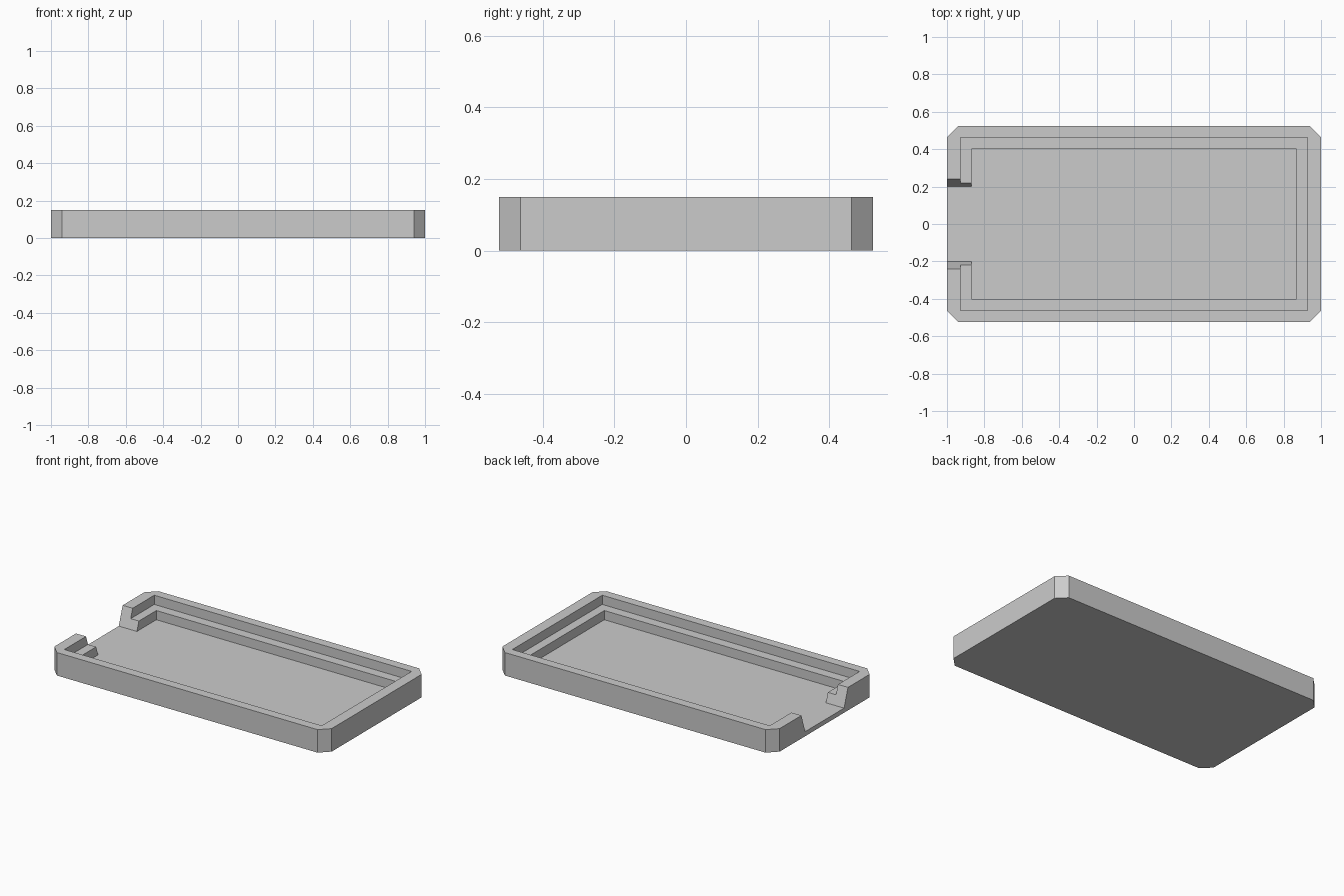
import bpy
import bmesh

cube = bpy.data.objects.get("Cube")
if cube:
    bpy.data.objects.remove(cube, do_unlink=True)

# Main sizes: half extents and heights
OUTER, RIM, LEDGE = (1.0, 0.523), (0.928, 0.463), (0.869, 0.4)
CHAMFER = 0.06
FLOOR, STEP, TOP = 0.03, 0.09, 0.15
NOTCH = 0.2

# Wall cross-section, from the outer base over the rim and ledge to the floor
PROFILE = [(OUTER, 0), (OUTER, FLOOR), (OUTER, TOP), (RIM, TOP),
           (RIM, STEP), (LEDGE, STEP), (LEDGE, FLOOR)]

bm = bmesh.new()


def corner_ring(sx, sy, cut_x, cut_y):
    """Cross-section at one end of a chamfered corner; the inside stays square."""
    ring = []
    for size, z in PROFILE:
        dx, dy = (cut_x, cut_y) if size is OUTER else (0, 0)
        ring.append(bm.verts.new((sx * (size[0] - dx), sy * (size[1] - dy), z)))
    return ring


def notch_ring(sy):
    """Cross-section at the sloping side of the notch in the end wall."""
    return [bm.verts.new((-size[0], sy * (NOTCH + max(z - FLOOR, 0) / 3), z))
            for size, z in PROFILE]


# Rings run around the tray from one side of the notch to the other
rings = [notch_ring(1)]
for sx, sy in ((-1, 1), (1, 1), (1, -1), (-1, -1)):
    pair = [corner_ring(sx, sy, 0, CHAMFER), corner_ring(sx, sy, CHAMFER, 0)]
    rings += pair if sx * sy < 0 else pair[::-1]
rings.append(notch_ring(-1))

# Walls, with the ledge inside
for a, b in zip(rings, rings[1:]):
    for i in range(len(PROFILE) - 1):
        bm.faces.new((a[i], a[i + 1], b[i + 1], b[i]))

# Notch sides, sill edge, floor and underside
first, last = rings[0], rings[-1]
bm.faces.new(first[1:])
bm.faces.new(last[1:])
bm.faces.new((first[0], first[1], last[1], last[0]))
bm.faces.new([first[1]] + [r[-1] for r in rings] + [last[1]])
bm.faces.new([r[0] for r in rings])

# Join the doubled inner corners and clear needless edges
bmesh.ops.remove_doubles(bm, verts=bm.verts[:], dist=0.0001)
bmesh.ops.dissolve_limit(bm, angle_limit=0.01, verts=bm.verts[:], edges=bm.edges[:])
bmesh.ops.recalc_face_normals(bm, faces=bm.faces[:])

mesh = bpy.data.meshes.new("tray_shell")
bm.to_mesh(mesh)
bm.free()
tray = bpy.data.objects.new("tray_shell", mesh)
bpy.context.collection.objects.link(tray)

# Plain grey finish
grey = bpy.data.materials.new("light_grey")
grey.use_nodes = True
colour = (0.6, 0.6, 0.6, 1)
grey.diffuse_color = colour
grey.node_tree.nodes["Principled BSDF"].inputs["Base Color"].default_value = colour
mesh.materials.append(grey)
